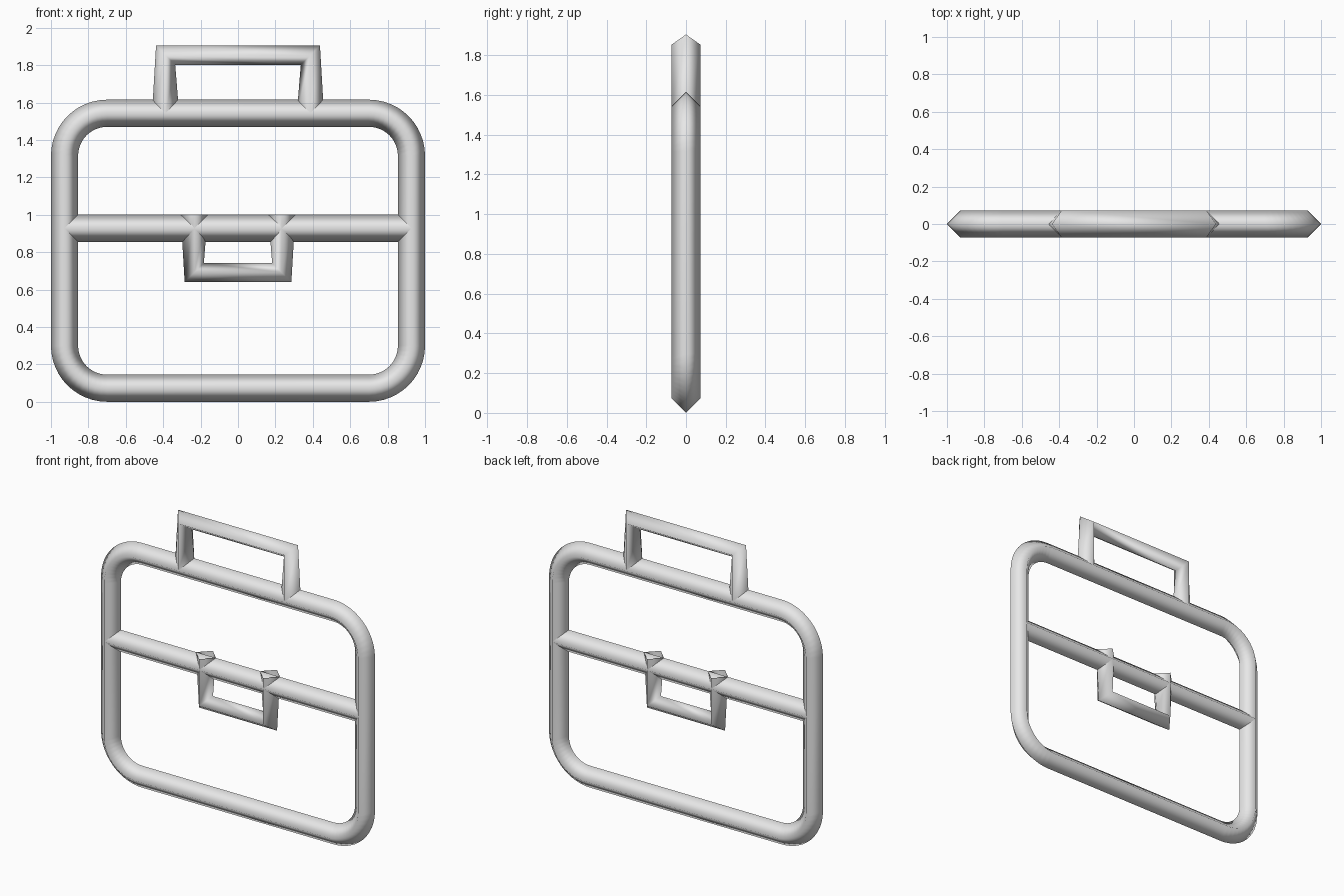
import bpy, math
from mathutils import Vector

if "Cube" in bpy.data.objects:
    bpy.data.objects.remove(bpy.data.objects["Cube"])

R = 0.0725  # half-width of the diamond-section rod

grey = bpy.data.materials.new("light grey")
grey.diffuse_color = (0.8, 0.8, 0.8, 1)
grey.use_nodes = True
grey.node_tree.nodes["Principled BSDF"].inputs["Base Color"].default_value = grey.diffuse_color


def rod(name, path, cyclic=False):
    """Sweep a four-sided diamond along a path of (x, z) points, smooth shaded."""
    pts = [Vector((x, 0, z)) for x, z in path]
    n = len(pts)
    verts, faces = [], []
    for i, p in enumerate(pts):
        a = pts[i - 1] if (i or cyclic) else p
        b = pts[(i + 1) % n] if (i < n - 1 or cyclic) else p
        t = ((p - a).normalized() + (b - p).normalized()).normalized()
        side, depth = Vector((t.z, 0, -t.x)), Vector((0, 1, 0))
        verts += [p + side * R, p + depth * R, p - side * R, p - depth * R]
    for i in range(n if cyclic else n - 1):
        j = (i + 1) % n
        for k in range(4):
            m = (k + 1) % 4
            faces.append((i * 4 + k, i * 4 + m, j * 4 + m, j * 4 + k))
    mesh = bpy.data.meshes.new(name)
    mesh.from_pydata(verts, [], faces)
    mesh.materials.append(grey)
    mesh.polygons.foreach_set("use_smooth", [True] * len(faces))
    mesh.update()
    obj = bpy.data.objects.new(name, mesh)
    bpy.context.collection.objects.link(obj)
    return obj


# Rounded case frame, clockwise from the top left
STEPS, CR = 12, 0.2275
frame = []
for cx, cz, start in ((-0.70, 1.315, 180), (0.70, 1.315, 90),
                      (0.70, 0.30, 0), (-0.70, 0.30, -90)):
    for s in range(STEPS + 1):
        a = math.radians(start - 90 * s / STEPS)
        frame.append((cx + CR * math.cos(a), cz + CR * math.sin(a)))
rod("case_frame", frame, cyclic=True)

# Bar across the middle
rod("middle_bar", [(-0.9275, 0.9275), (0.9275, 0.9275)])

# Carrying handle on top
rod("carry_handle", [(-0.387, 1.5425), (-0.387, 1.853), (0.387, 1.853), (0.387, 1.5425)])

# Clasp hanging from the bar
rod("clasp", [(0.234, 1.0), (0.234, 0.691), (-0.234, 0.691), (-0.234, 1.0)])
